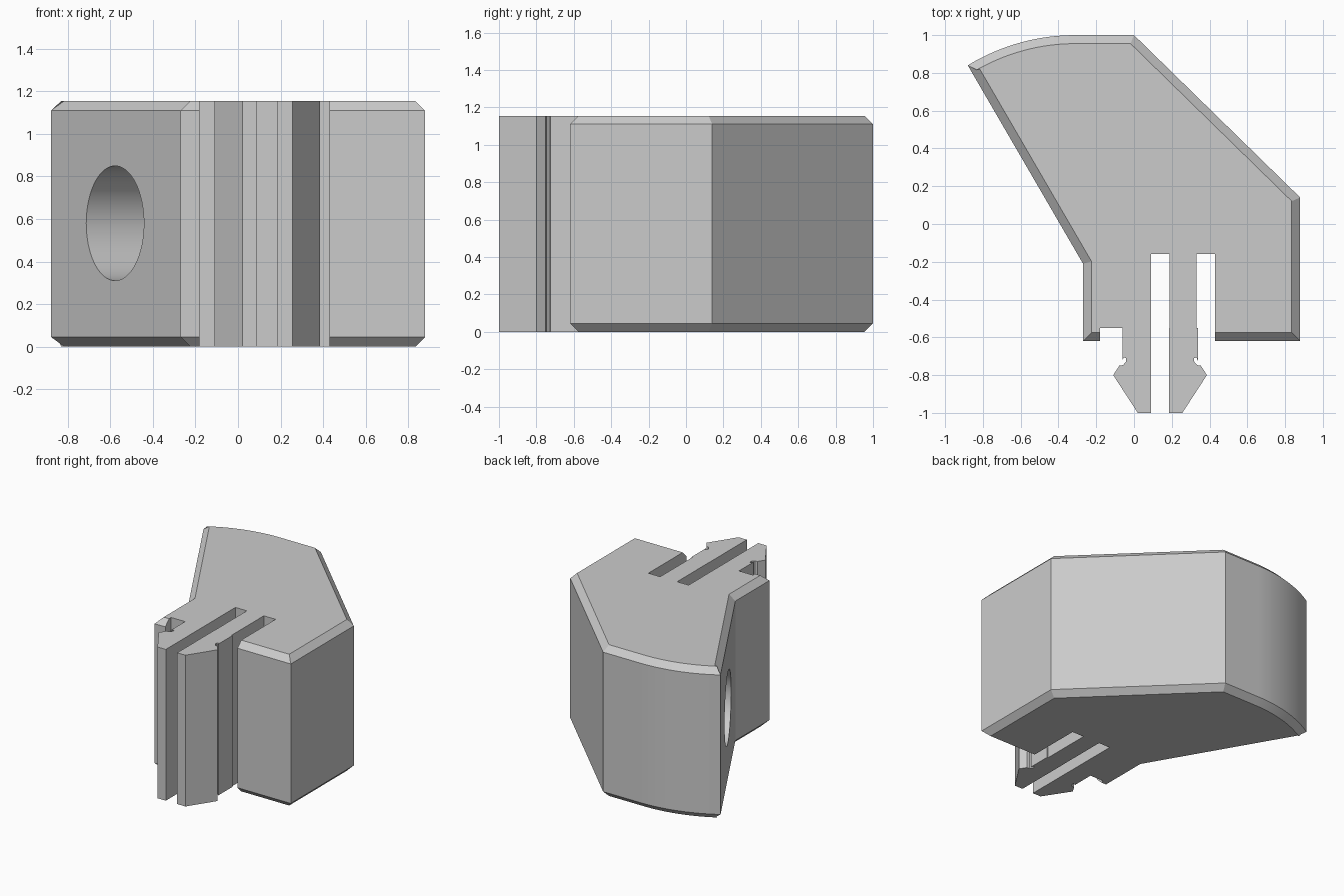
import bpy, bmesh, math
from mathutils import Matrix, Vector

cube = bpy.data.objects.get("Cube")
if cube:
    bpy.data.objects.remove(cube, do_unlink=True)

HEIGHT = 1.155
CHAMFER = 0.045

grey = bpy.data.materials.new("light grey")
grey.use_nodes = True
grey.diffuse_color = (0.6, 0.6, 0.6, 1)
grey.node_tree.nodes["Principled BSDF"].inputs["Base Color"].default_value = (0.6, 0.6, 0.6, 1)


def finish(name, bm):
    bmesh.ops.recalc_face_normals(bm, faces=bm.faces)
    mesh = bpy.data.meshes.new(name)
    bm.to_mesh(mesh)
    bm.free()
    mesh.materials.append(grey)
    obj = bpy.data.objects.new(name, mesh)
    bpy.context.collection.objects.link(obj)
    return obj


def extrude_outline(name, outline, bottom=0.0, top=HEIGHT, chamfer=0.0):
    bm = bmesh.new()
    face = bm.faces.new([bm.verts.new((x, y, bottom)) for x, y in outline])
    new = bmesh.ops.extrude_face_region(bm, geom=[face])["geom"]
    verts = [g for g in new if isinstance(g, bmesh.types.BMVert)]
    bmesh.ops.translate(bm, verts=verts, vec=(0, 0, top - bottom))
    bmesh.ops.recalc_face_normals(bm, faces=bm.faces)
    if chamfer:
        rims = [e for e in bm.edges if abs(e.verts[0].co.z - e.verts[1].co.z) < 1e-5]
        bmesh.ops.bevel(bm, geom=rims, offset=chamfer, segments=1,
                        affect='EDGES', clamp_overlap=False)
    return finish(name, bm)


def select_only(obj):
    bpy.ops.object.select_all(action='DESELECT')
    obj.select_set(True)
    bpy.context.view_layer.objects.active = obj


def combine(target, other, operation):
    mod = target.modifiers.new(operation.lower(), 'BOOLEAN')
    mod.operation, mod.solver, mod.object = operation, 'EXACT', other
    select_only(target)
    bpy.ops.object.modifier_apply(modifier=mod.name)
    bpy.data.objects.remove(other, do_unlink=True)


# Block with a curved back corner and chamfered rims
radius, steps = 1.095, 20
sweep = math.asin(0.57 / radius)
arc = [(-0.31 - radius * math.sin(sweep * i / steps),
        1 - radius + radius * math.cos(sweep * i / steps)) for i in range(steps + 1)]
body = extrude_outline("clip_block", arc + [
    (-0.27, -0.21), (-0.27, -0.62), (0.88, -0.62), (0.88, 0.14), (0, 1)], chamfer=CHAMFER)

# Front recess with two deep slots
recess = extrude_outline("recess_cutter", [
    (-0.18, -0.8), (-0.18, -0.55), (0.09, -0.55), (0.09, -0.16), (0.187, -0.16),
    (0.187, -0.55), (0.33, -0.55), (0.33, -0.16), (0.43, -0.16), (0.43, -0.8)],
    bottom=-0.1, top=HEIGHT + 0.1)
combine(body, recess, 'DIFFERENCE')

# Round blind hole square to the slanted side
inward = Vector((1.05, 0.61, 0)).normalized()
mouth = Vector((-0.58, 0.32, 0.58))
depth, lip = 0.5, 0.2
bm = bmesh.new()
bmesh.ops.create_cone(bm, cap_ends=True, segments=64, radius1=0.27, radius2=0.27,
                      depth=depth + lip,
                      matrix=Matrix.Translation(mouth + inward * (depth - lip) / 2)
                      @ inward.to_track_quat('Z', 'Y').to_matrix().to_4x4())
combine(body, finish("hole_cutter", bm), 'DIFFERENCE')

# Mirrored pair of barbed snap prongs with small relief notches
prong = [(0.09, -0.55), (-0.062, -0.55), (-0.062, -0.725), (-0.055, -0.706),
         (-0.043, -0.71), (-0.042, -0.728), (-0.058, -0.747), (-0.078, -0.75),
         (-0.11, -0.8), (0.02, -1), (0.09, -1)]
centre = 0.138
extrude_outline("left_prong", [(2 * centre - x, y) for x, y in prong])
extrude_outline("right_prong", prong)

# Smooth the curved faces and keep real edges crisp
select_only(body)
bpy.ops.object.shade_smooth_by_angle(angle=math.radians(20))
